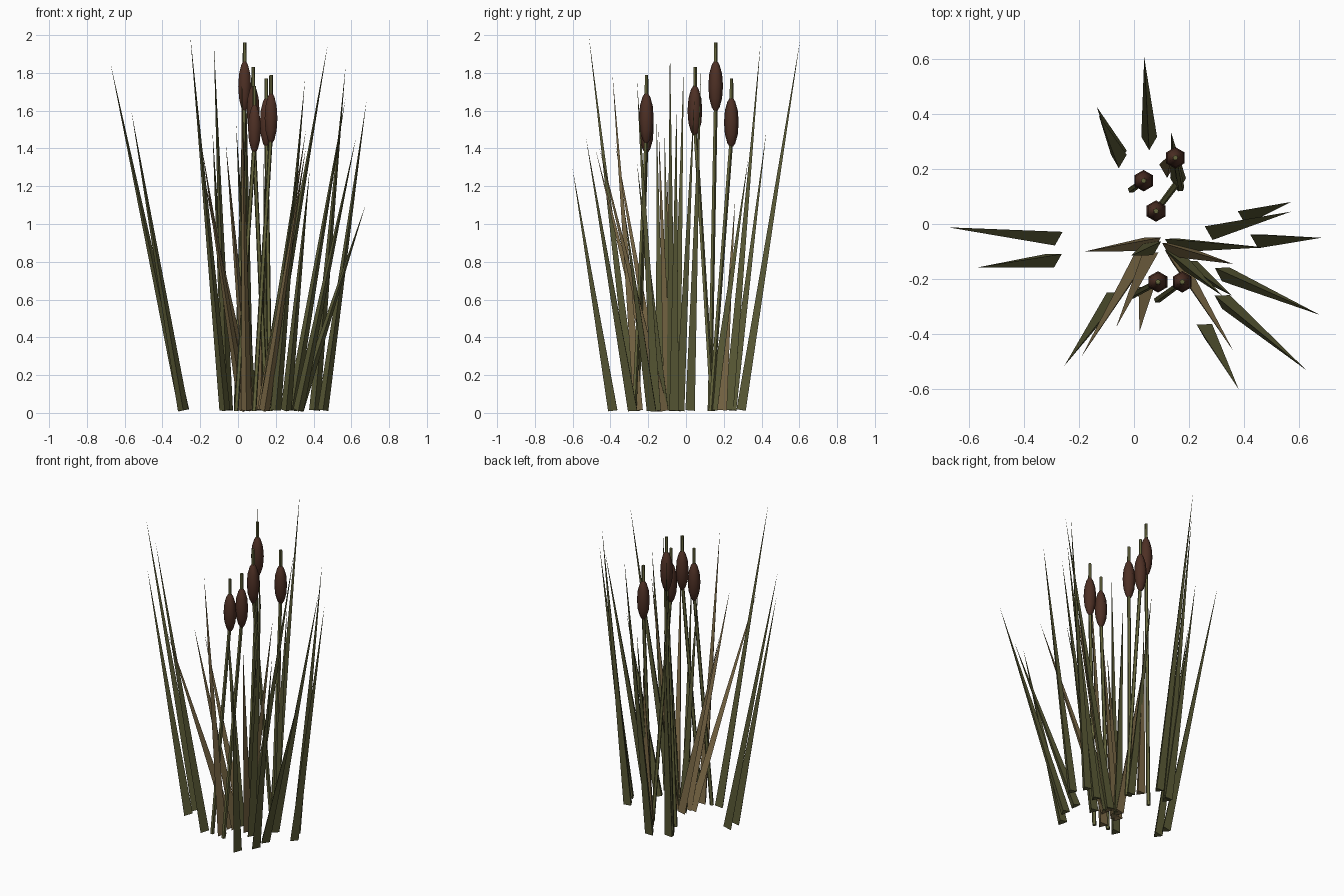
import bpy, bmesh, math
from mathutils import Vector, Matrix

if "Cube" in bpy.data.objects:
    bpy.data.objects.remove(bpy.data.objects["Cube"])


def mat(name, rgb):
    m = bpy.data.materials.new(name)
    m.diffuse_color = (*rgb, 1)
    m.use_nodes = True
    m.node_tree.nodes["Principled BSDF"].inputs["Base Color"].default_value = m.diffuse_color
    return m


GREEN = mat("reed green", (0.105, 0.105, 0.038))
STRAW = mat("dry straw", (0.21, 0.15, 0.065))
STEM = mat("stem olive", (0.13, 0.13, 0.045))
HEAD = mat("seed head brown", (0.075, 0.029, 0.018))


def finish(name, bm, material, smooth=False):
    me = bpy.data.meshes.new(name)
    bmesh.ops.recalc_face_normals(bm, faces=bm.faces)
    for f in bm.faces:
        f.smooth = smooth and len(f.verts) == 4
    bm.to_mesh(me)
    bm.free()
    me.materials.append(material)
    ob = bpy.data.objects.new(name, me)
    bpy.context.collection.objects.link(ob)
    return ob


def spike(bm, a, b, r1, r2, sides, roll):
    """Tapered prism from a to b."""
    a, b = Vector(a), Vector(b)
    d = b - a
    rot = Vector((0, 0, 1)).rotation_difference(d).to_matrix().to_4x4()
    bmesh.ops.create_cone(
        bm, cap_ends=True, segments=sides, radius1=r1, radius2=r2, depth=d.length,
        matrix=Matrix.Translation((a + b) / 2) @ rot @ Matrix.Rotation(roll, 4, 'Z'))


def blade(name, base, tip, material):
    # triangular foot with one corner towards the front
    bm = bmesh.new()
    spike(bm, (*base, 0.014), tip, 0.033, 0.0, 3, math.pi)
    finish(name, bm, material)


# Green blades: foot (x, y), tip (x, y, z)
green = [
    ((-0.287, -0.045), (-0.675, -0.012, 1.85)),
    ((-0.29, -0.125), (-0.565, -0.157, 1.60)),
    ((-0.055, 0.235), (-0.128, 0.395, 1.96)),
    ((-0.055, 0.25), (-0.135, 0.425, 1.49)),
    ((0.055, 0.3), (0.037, 0.605, 1.98)),
    ((0.16, 0.15), (0.135, 0.33, 1.35)),
    ((0.405, 0.03), (0.57, 0.08, 1.84)),
    ((0.285, -0.025), (0.57, 0.045, 1.67)),
    ((0.45, -0.055), (0.68, -0.05, 1.65)),
    ((0.14, -0.07), (0.475, -0.085, 1.95)),
    ((0.32, -0.175), (0.675, -0.33, 1.10)),
    ((0.32, -0.275), (0.625, -0.53, 1.46)),
    ((0.255, -0.38), (0.38, -0.6, 1.29)),
    ((0.2, -0.15), (0.355, -0.26, 1.77)),
    ((0.14, -0.11), (0.32, -0.26, 1.33)),
    ((-0.07, -0.265), (-0.253, -0.515, 2.0)),
    ((0.07, -0.08), (-0.01, -0.115, 1.53)),
]
# Dry blades
straw = [
    ((0.03, -0.125), (-0.19, -0.48, 1.40)),
    ((0.06, -0.12), (-0.065, -0.375, 1.43)),
    ((0.045, -0.245), (0.02, -0.39, 1.80)),
    ((0.07, -0.065), (-0.18, -0.10, 1.25)),
    ((0.14, -0.11), (0.36, -0.46, 1.41)),
    ((0.13, -0.085), (0.36, -0.145, 1.5)),
    ((0.12, 0.2), (0.14, 0.26, 1.13)),
]
for i, (foot, tip) in enumerate(green):
    blade(f"green_blade_{i + 1}", foot, tip, GREEN)
for i, (foot, tip) in enumerate(straw):
    blade(f"dry_blade_{i + 1}", foot, tip, STRAW)

# Cattails: foot (x, y), head (x, y), head bottom, head top, stem top
cattails = [
    ((-0.01, 0.125), (0.035, 0.157), 1.60, 1.86, 1.96),
    ((0.15, 0.14), (0.08, 0.047), 1.47, 1.73, 1.83),
    ((0.17, 0.13), (0.15, 0.24), 1.41, 1.665, 1.77),
    ((-0.01, -0.26), (0.087, -0.21), 1.38, 1.63, 1.73),
    ((0.085, -0.275), (0.175, -0.21), 1.43, 1.69, 1.79),
]
# Seed head outline: fraction of height, radius
outline = [(0, 0.010), (0.07, 0.021), (0.25, 0.034), (0.5, 0.039),
           (0.75, 0.034), (0.93, 0.021), (1, 0.010)]

for i, (foot, top, z0, z1, z2) in enumerate(cattails):
    # stalk and the short spike above the head
    bm = bmesh.new()
    spike(bm, (*foot, 0.01), (*top, z0 + 0.05), 0.013, 0.011, 5, 0)
    spike(bm, (*top, z1 - 0.05), (*top, z2), 0.011, 0.010, 5, 0)
    finish(f"cattail_stem_{i + 1}", bm, STEM)

    # six-sided seed head
    bm = bmesh.new()
    rings = [[bm.verts.new((top[0] + r * math.sin(k * math.pi / 3),
                            top[1] + r * math.cos(k * math.pi / 3),
                            z0 + t * (z1 - z0))) for k in range(6)]
             for t, r in outline]
    for lo, hi in zip(rings, rings[1:]):
        for k in range(6):
            bm.faces.new((lo[k], lo[(k + 1) % 6], hi[(k + 1) % 6], hi[k]))
    bm.faces.new(rings[0])
    bm.faces.new(rings[-1])
    finish(f"cattail_head_{i + 1}", bm, HEAD, smooth=True)
